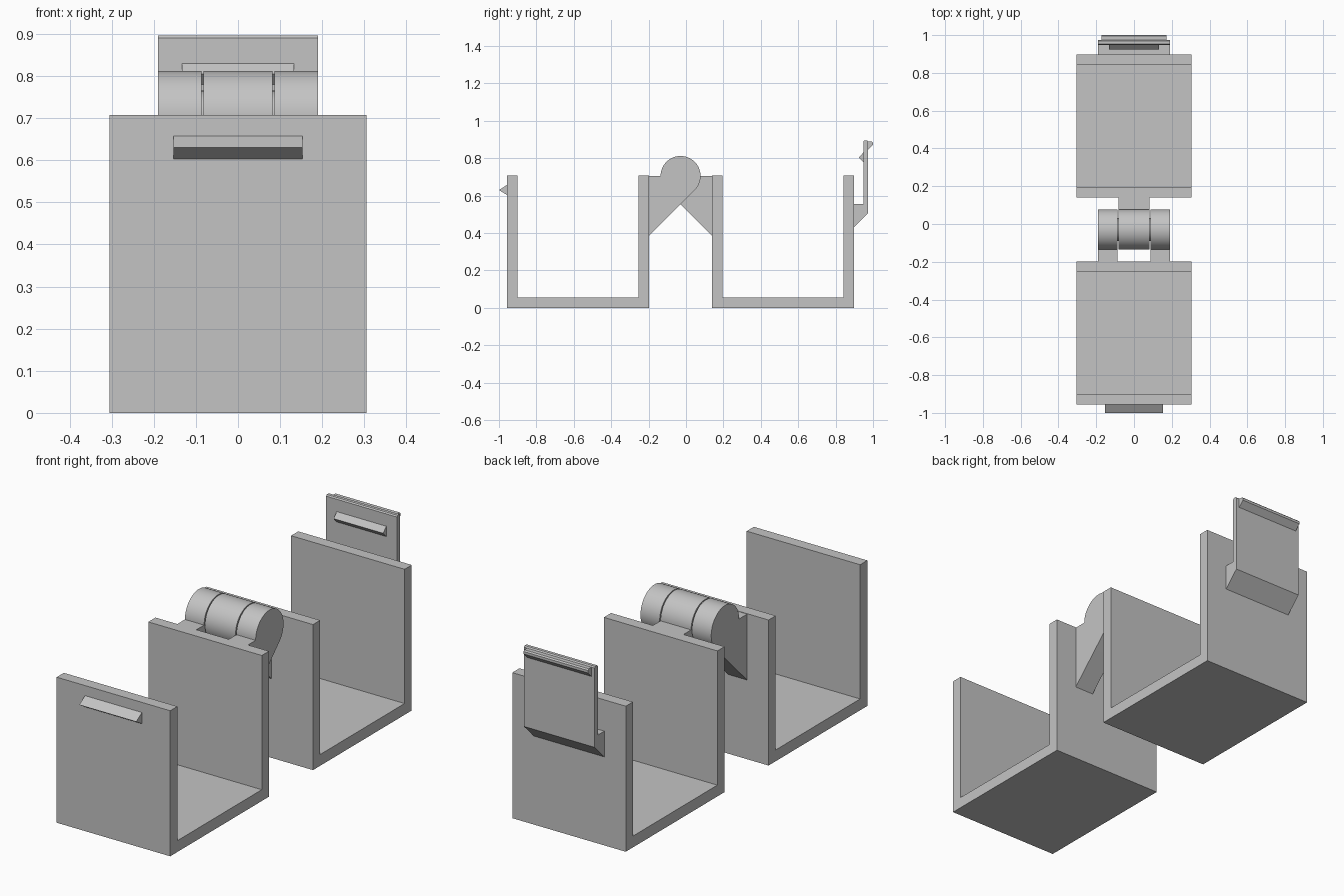
import bpy, bmesh, math

if "Cube" in bpy.data.objects:
    bpy.data.objects.remove(bpy.data.objects["Cube"])

grey = bpy.data.materials.new("plain grey")
grey.diffuse_color = (0.55, 0.55, 0.55, 1)
grey.use_nodes = True
grey.node_tree.nodes["Principled BSDF"].inputs["Base Color"].default_value = grey.diffuse_color


def extrude_profile(name, pts, x0, x1, smooth=False):
    """Extrude a (y, z) outline along x from x0 to x1."""
    bm = bmesh.new()
    face = bm.faces.new([bm.verts.new((x0, y, z)) for y, z in pts])
    ext = bmesh.ops.extrude_face_region(bm, geom=[face])
    moved = [v for v in ext["geom"] if isinstance(v, bmesh.types.BMVert)]
    bmesh.ops.translate(bm, verts=moved, vec=(x1 - x0, 0, 0))
    bmesh.ops.recalc_face_normals(bm, faces=bm.faces)
    mesh = bpy.data.meshes.new(name)
    bm.to_mesh(mesh)
    bm.free()
    ob = bpy.data.objects.new(name, mesh)
    bpy.context.collection.objects.link(ob)
    mesh.materials.append(grey)
    if smooth:
        bpy.ops.object.select_all(action='DESELECT')
        ob.select_set(True)
        bpy.context.view_layer.objects.active = ob
        bpy.ops.object.shade_smooth_by_angle(angle=math.radians(30))
    return ob


W, TOP, T = 0.305, 0.707, 0.055        # tray half width, height, wall
CY, CZ, R = -0.029, 0.705, 0.107       # hinge axis and radius


# Two U-shaped trays
def tray(name, y0, y1):
    extrude_profile(name, [(y0, 0), (y1, 0), (y1, TOP), (y1 - T, TOP), (y1 - T, T),
                           (y0 + T, T), (y0 + T, TOP), (y0, TOP)], -W, W)


tray("front_tray", -0.956, -0.198)
tray("rear_tray", 0.14, 0.898)


# Hinge knuckles: a round barrel running into a 45 degree arm on a wall
def knuckle(name, side, x0, x1):
    reach = 0.169
    arc = [math.radians(180 - 225 * i / 50) for i in range(51)]
    pts = [(-reach, TOP - 0.002)]
    pts += [(R * math.cos(a), CZ + R * math.sin(a)) for a in arc]
    pts.append((-reach, CZ - R * math.sqrt(2) - reach))
    extrude_profile(name, [(CY + side * y, z) for y, z in pts], x0, x1, True)


knuckle("left_knuckle", 1, -0.19, -0.087)
knuckle("right_knuckle", 1, 0.087, 0.19)
knuckle("middle_knuckle", -1, -0.082, 0.082)

# Hinge pin bridging the gaps between knuckles
extrude_profile("hinge_pin", [(CY + 0.06 * math.cos(i * math.pi / 16),
                               CZ + 0.06 * math.sin(i * math.pi / 16))
                              for i in range(32)], -0.15, 0.15, True)

# Latch on the rear wall: bracket, flexible tab, catch ridge and finger lip
extrude_profile("latch_bracket", [(0.898, 0.43), (0.973, 0.505), (0.973, 0.555),
                                  (0.898, 0.555)], -0.19, 0.19)
extrude_profile("latch_tab", [(0.948, 0.53), (0.973, 0.53), (0.973, 0.89), (0.968, 0.896),
                              (0.953, 0.896), (0.948, 0.89)], -0.19, 0.19)
extrude_profile("latch_ridge", [(0.948, 0.78), (0.948, 0.83), (0.924, 0.805)], -0.133, 0.133)
extrude_profile("finger_lip", [(0.973, 0.845), (1.0, 0.872), (1.0, 0.884), (0.994, 0.89),
                               (0.973, 0.89)], -0.173, 0.173)

# Catch ridge on the front wall
extrude_profile("front_catch", [(-0.956, 0.603), (-0.956, 0.658), (-1.0, 0.63)],
                -0.153, 0.153)
